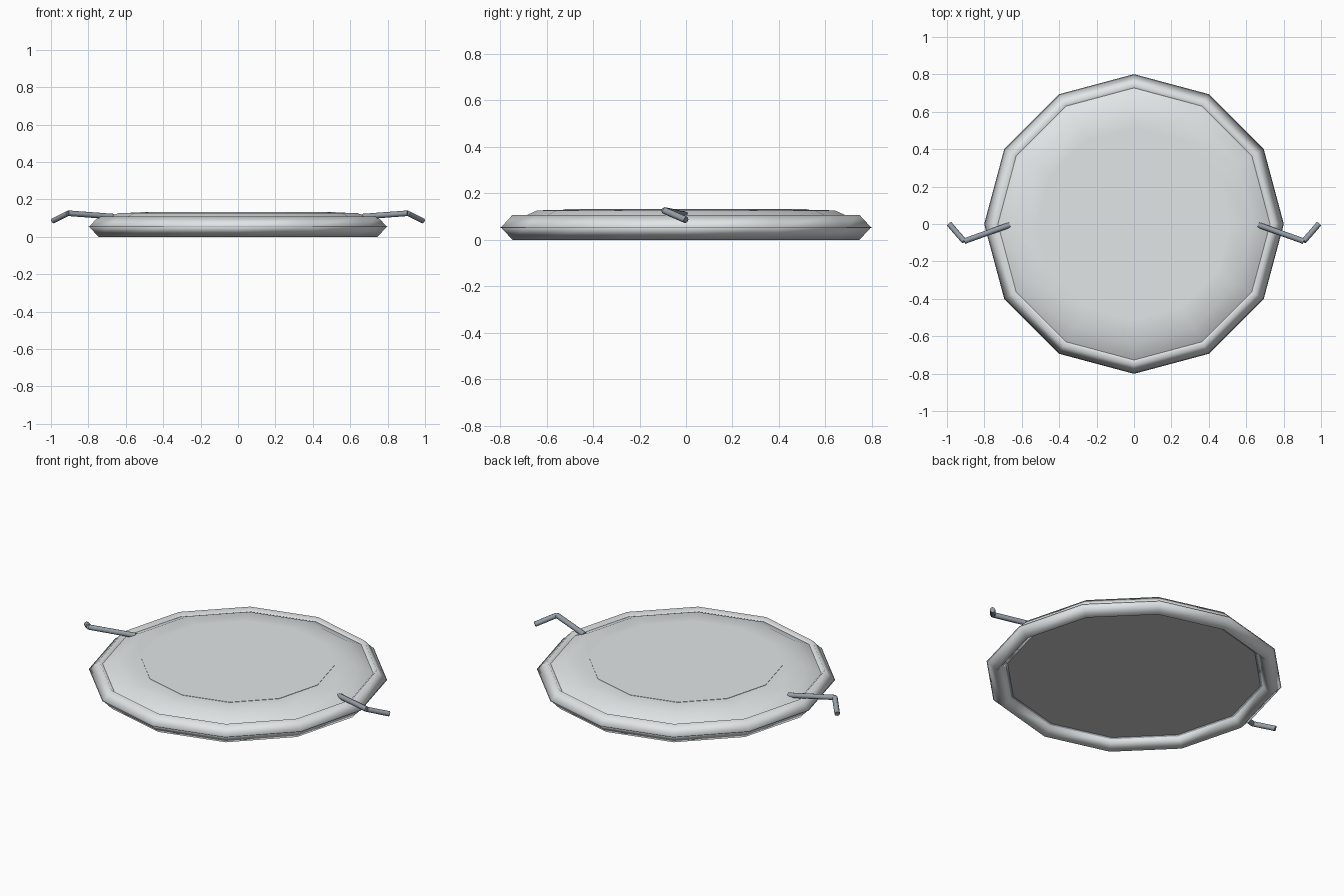
import bpy, bmesh, math
from mathutils import Vector

if "Cube" in bpy.data.objects:
    bpy.data.objects.remove(bpy.data.objects["Cube"])

SIDES = 12

def material(name, color):
    mat = bpy.data.materials.new(name)
    mat.diffuse_color = (*color, 1)
    mat.use_nodes = True
    mat.node_tree.nodes["Principled BSDF"].inputs["Base Color"].default_value = mat.diffuse_color
    return mat

pale = material("pale_metal", (0.76, 0.79, 0.80))
metal = material("steel", (0.30, 0.34, 0.38))

def lathe(name, profile, mat=None, closed=False, cap=False):
    """Spin an (r, z) profile around z with twelve sides."""
    bm = bmesh.new()
    rings = []
    for r, z in profile:
        rings.append([bm.verts.new((r * math.cos(2 * math.pi * i / SIDES),
                                    r * math.sin(2 * math.pi * i / SIDES), z))
                      for i in range(SIDES)])
    pairs = list(zip(rings, rings[1:]))
    if closed:
        pairs.append((rings[-1], rings[0]))
    for a, b in pairs:
        for i in range(SIDES):
            j = (i + 1) % SIDES
            bm.faces.new((a[i], a[j], b[j], b[i]))
    if cap:
        bm.faces.new(rings[-1])
    if closed:
        bmesh.ops.recalc_face_normals(bm, faces=bm.faces)
    mesh = bpy.data.meshes.new(name)
    bm.to_mesh(mesh)
    bm.free()
    if mat:
        mesh.materials.append(mat)
    obj = bpy.data.objects.new(name, mesh)
    bpy.context.collection.objects.link(obj)
    return obj

def smooth(obj, degrees):
    bpy.ops.object.select_all(action='DESELECT')
    obj.select_set(True)
    bpy.context.view_layer.objects.active = obj
    bpy.ops.object.shade_smooth_by_angle(angle=math.radians(degrees))

# Rim: diamond-section ring
R, t = 0.746, 0.054
rim = lathe("rim", [(R + t - .004, t), (R, 2 * t), (R - t + .004, t), (R, 0)], pale, closed=True)
smooth(rim, 180)

# Thin seam ring poking out of the rim's widest line, inside and out
seam = lathe("seam", [(R + t + .001, t), (R, t + .016), (R - t - .005, t), (R, t - .016)],
             metal, closed=True)
smooth(seam, 180)

# Shallow dome
dome = lathe("dome", [(0.74, 0.08), (0.727, 0.088), (0.64, 0.127), (0.52, 0.13)], pale,
             cap=True)
smooth(dome, 40)

# Thin flat plate on top
plate = lathe("top_plate", [(0.52, 0.13), (0.52, 0.132)], pale, cap=True)

# Flat base plate level with the seam, facing down
base = lathe("base_plate", [(0.70, 0.055)], cap=True)
base.data.flip_normals()

# Bent rod handles, mirrored left and right
def rod(name, a, b, radius=0.015):
    a, b = Vector(a), Vector(b)
    bpy.ops.mesh.primitive_cylinder_add(vertices=8, radius=radius, depth=(b - a).length,
                                        location=(a + b) / 2)
    obj = bpy.context.object
    obj.name = name
    obj.rotation_euler = (b - a).to_track_quat('Z', 'Y').to_euler()
    obj.data.materials.append(metal)
    smooth(obj, 50)

for side, s in (("left", -1), ("right", 1)):
    path = [(s * 0.665, -0.005, 0.108), (s * 0.908, -0.092, 0.126), (s * 0.988, 0.0, 0.086)]
    rod(side + "_handle_arm", path[0], path[1])
    rod(side + "_handle_tip", path[1], path[2])
